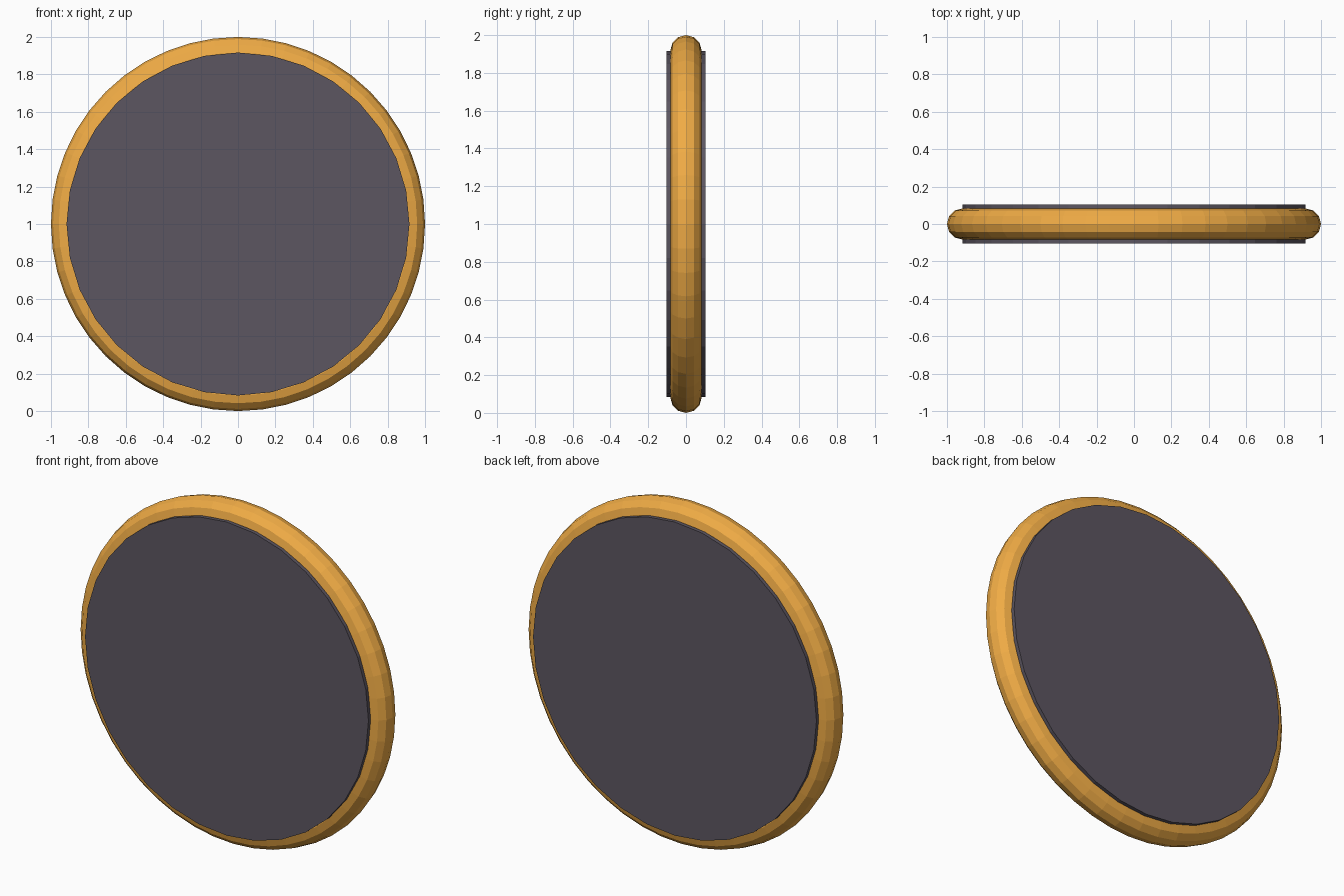
import bpy
from math import pi

if "Cube" in bpy.data.objects:
    bpy.data.objects.remove(bpy.data.objects["Cube"])


def paint(obj, name, colour):
    mat = bpy.data.materials.new(name)
    mat.diffuse_color = (*colour, 1.0)
    mat.use_nodes = True
    mat.node_tree.nodes["Principled BSDF"].inputs["Base Color"].default_value = mat.diffuse_color
    obj.data.materials.append(mat)


CENTRE = (0, 0, 1)
UPRIGHT = (pi / 2, 0, 0)

# Rounded outer rim, flat shaded
bpy.ops.mesh.primitive_torus_add(
    major_segments=48, minor_segments=12,
    major_radius=0.9167, minor_radius=0.0833,
    location=CENTRE, rotation=UPRIGHT)
rim = bpy.context.object
rim.name = "rim"
paint(rim, "amber", (0.87, 0.41, 0.06))

# Dark disc filling the rim, slightly proud of it on both sides
bpy.ops.mesh.primitive_cylinder_add(
    vertices=32, radius=0.9167, depth=0.208,
    location=CENTRE, rotation=UPRIGHT)
disc = bpy.context.object
disc.name = "disc"
paint(disc, "dark_grey", (0.107, 0.093, 0.12))
